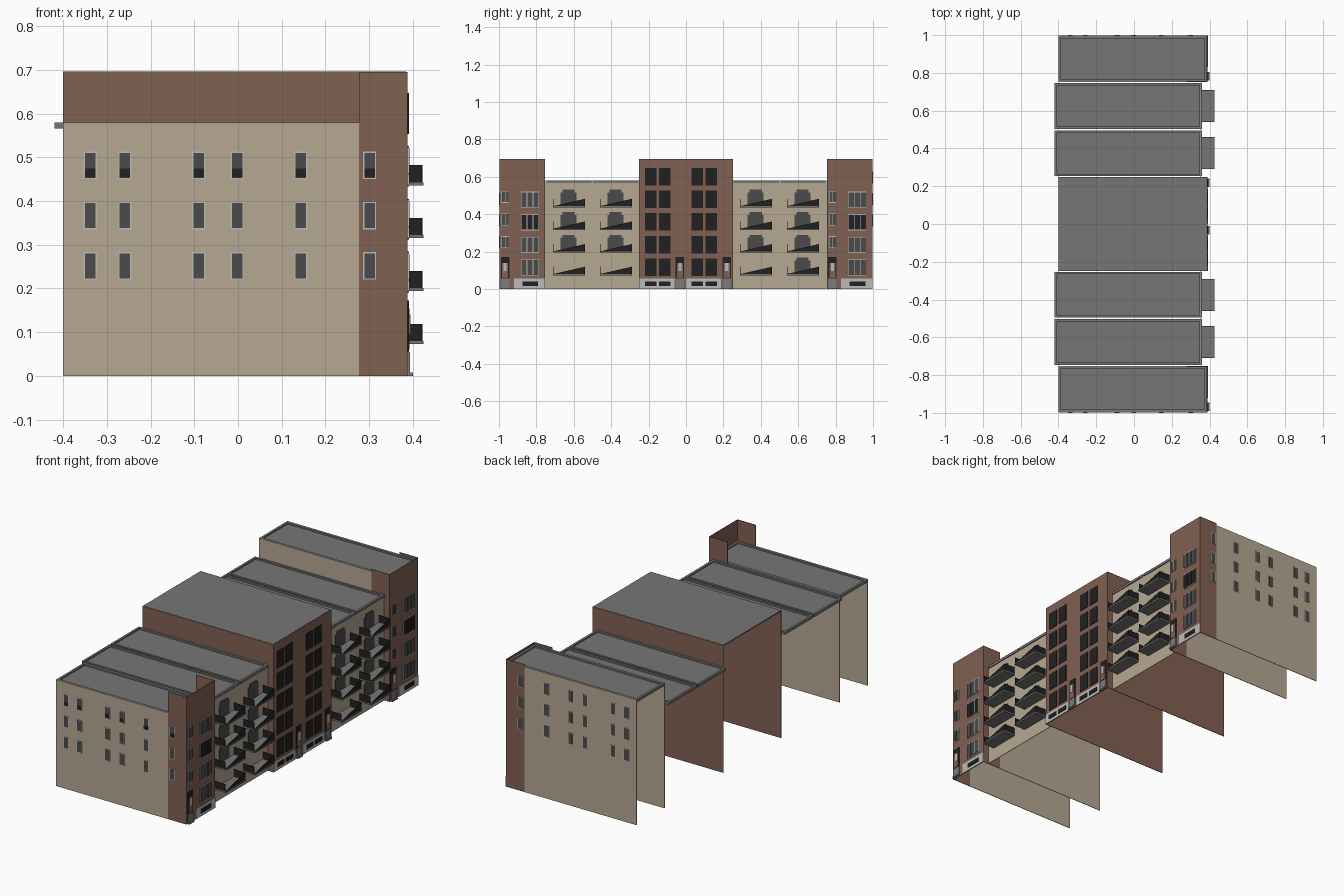
import bpy
import bmesh

cube = bpy.data.objects.get("Cube")
if cube:
    bpy.data.objects.remove(cube)


def material(name, r, g, b):
    m = bpy.data.materials.new(name)
    m.use_nodes = True
    m.diffuse_color = (r, g, b, 1)
    node = m.node_tree.nodes["Principled BSDF"]
    node.inputs["Base Color"].default_value = (r, g, b, 1)
    node.inputs["Roughness"].default_value = 0.9
    return m


BRICK = material("brick", 0.22, 0.12, 0.085)
BEIGE = material("beige render", 0.47, 0.39, 0.29)
ROOF = material("roof grey", 0.18, 0.18, 0.185)
GLASS = material("grey glass", 0.07, 0.07, 0.07)
BLACK = material("black", 0.015, 0.015, 0.015)
PALE = material("pale grey", 0.5, 0.5, 0.5)
STEP = material("step grey", 0.2, 0.2, 0.2)


class Part:
    """One named object gathering boxes and prisms of one colour."""

    def __init__(self, name, mat):
        self.name, self.mat, self.bm = name, mat, bmesh.new()

    def prism(self, base, offset):
        lower = [self.bm.verts.new(p) for p in base]
        upper = [self.bm.verts.new([a + b for a, b in zip(p, offset)]) for p in base]
        self.bm.faces.new(lower)
        self.bm.faces.new(upper[::-1])
        for i in range(len(base)):
            j = (i + 1) % len(base)
            self.bm.faces.new((lower[i], upper[i], upper[j], lower[j]))

    def box(self, x, y, z):
        base = [(x[0], y[0], z[0]), (x[1], y[0], z[0]), (x[1], y[1], z[0]), (x[0], y[1], z[0])]
        self.prism(base, (0, 0, z[1] - z[0]))

    def finish(self):
        bmesh.ops.recalc_face_normals(self.bm, faces=self.bm.faces)
        mesh = bpy.data.meshes.new(self.name)
        self.bm.to_mesh(mesh)
        self.bm.free()
        mesh.materials.append(self.mat)
        bpy.context.collection.objects.link(bpy.data.objects.new(self.name, mesh))


LOW, HIGH = 0.58, 0.695      # the two roof heights
BACK, FACE = -0.4, 0.388     # open rear and street face
MID_FACE = 0.355             # set-back face behind the balconies
RETURN = 0.277               # where the brick corner returns end
FLOOR = 0.121                # storey height
T = 0.003                    # wall sheet and plate thickness

brick_walls = Part("brick_walls", BRICK)
beige_walls = Part("beige_walls", BEIGE)
roofs = Part("roofs", ROOF)
frames = Part("window_frames", PALE)
panes = Part("window_panes", GLASS)
dark_panes = Part("dark_window_panes", BLACK)
plinths = Part("plinths", PALE)
steps = Part("entrance_steps", STEP)
door_frames = Part("door_frames", BLACK)
door_leaves = Part("door_leaves", BRICK)
door_glass = Part("door_glass", PALE)
balcony_slabs = Part("balcony_slabs", ROOF)
railings = Part("balcony_railings", BLACK)
balcony_doors = Part("balcony_doors", GLASS)


def plate(part, face, y, z, depth=T):
    """Thin plate on a street-facing wall."""
    part.box((face, face + depth), y, z)


def tray_roof(x, y, top):
    """Roof slab with a raised rim all round."""
    rim = 0.012
    roofs.box(x, y, (top - 0.014, top - 0.008))
    for side in (x[0], x[1] - rim):
        roofs.box((side, side + rim), y, (top - 0.014, top))
    for side in (y[0], y[1] - rim):
        roofs.box(x, (side, side + rim), (top - 0.014, top))


def entrance(y):
    """Dark doorway with leaf, glass and a low step."""
    plate(door_frames, FACE, (y, y + 0.045), (0.008, 0.172))
    plate(door_leaves, FACE, (y + 0.006, y + 0.039), (0.06, 0.14), 0.005)
    plate(door_glass, FACE, (y + 0.014, y + 0.031), (0.095, 0.14), 0.007)
    steps.box((FACE, 0.4), (y, y + 0.045), (0, 0.008))
    plate(steps, FACE, (y, y + 0.045), (0.008, 0.055), 0.006)


def street_window(y, z, mullions, dark=False):
    """Framed window on the brick street face."""
    plate(frames, FACE, y, z)
    step = (y[1] - y[0]) / mullions
    for i in range(mullions):
        a = y[0] + i * step
        plate(dark_panes if dark else panes, FACE, (a + 0.003, a + step - 0.001),
              (z[0] + 0.004, z[1] - 0.004), 0.005)


def end_tower(start, roof_top):
    """Brick-fronted end block, from y = start over a quarter unit."""
    y0, y1 = start + T, start + 0.25
    brick_walls.box((FACE - T, FACE), (y0, y1 - T), (0, HIGH))
    for y in (y0, y1 - 2 * T):
        brick_walls.box((RETURN, FACE), (y, y + T), (0, HIGH))
        beige_walls.box((BACK, RETURN), (y, y + T), (0, roof_top))
    tray_roof((BACK, FACE - T), (y0 + T, y1 - 2 * T), roof_top)
    entrance(start + 0.01)
    plate(plinths, FACE, (start + 0.08, y1 - T), (0, 0.055))
    plate(dark_panes, FACE, (start + 0.125, start + 0.21), (0.016, 0.04), 0.005)
    for f in range(4):
        z = 0.072 + FLOOR * f
        street_window((start + 0.117, start + 0.213), (z, z + 0.086), 3, f == 2)
        if f:
            street_window((start + 0.014, start + 0.052), (z + 0.025, z + 0.09), 2)


def end_windows(y, outward, lift):
    """Grid of framed windows on a gable wall."""
    for x in (-0.338, -0.259, -0.09, -0.002, 0.144, 0.301):
        for f in range(3):
            z = 0.22 + 0.115 * f + lift
            for part, inset, depth in ((frames, 0, 0.002), (panes, 0.003, T)):
                part.box((x - 0.015 + inset, x + 0.015 - inset),
                         sorted((y, y + outward * depth)),
                         (z + inset, z + 0.063 - inset))
            if f == 2 and outward < 0:
                dark_panes.box((x - 0.012, x + 0.012), (y - 0.0035, y), (z + 0.004, z + 0.025))


def balcony(y, z):
    """Slab, two side panels and a sloping front panel."""
    y0, y1 = y + 0.04, y + 0.21
    out = 0.42
    balcony_slabs.box((MID_FACE, out + 0.005), (y0, y1), (z, z + 0.007))
    for side in (y0, y1 - 0.002):
        railings.box((MID_FACE, out), (side, side + 0.002), (z + 0.007, z + 0.046))
    railings.prism([(out, y0, z + 0.007), (out, y1, z + 0.007), (out, y1, z + 0.046)], (0.002, 0, 0))


def balcony_door(y, z):
    """Stepped-head door: a wide body with a narrower, taller centre."""
    plate(balcony_doors, MID_FACE, (y + 0.08, y + 0.165), (z + 0.007, z + 0.08))
    plate(balcony_doors, MID_FACE, (y + 0.09, y + 0.155), (z + 0.08, z + 0.096))


# End blocks, the far one with a higher roof
end_tower(-1, LOW)
end_tower(0.75, HIGH - 0.012)
end_windows(-1 + T, -1, 0)
end_windows(1 - T, 1, HIGH - LOW)

# Central brick block, two repeated bays
brick_walls.box((FACE - T, FACE), (-0.25, 0.25), (0, HIGH))
for y in (-0.25, 0.25 - T):
    brick_walls.box((BACK, FACE), (y, y + T), (0, HIGH))
roofs.box((BACK, FACE - T), (-0.25 + T, 0.25 - T), (HIGH - 0.005, HIGH + 0.001))
for bay in (-0.25, 0):
    plate(plinths, FACE, (bay, bay + 0.188), (0, 0.055))
    entrance(bay + 0.195)
    for y in (bay + 0.03, bay + 0.105):
        plate(dark_panes, FACE, (y, y + 0.061), (0.016, 0.04), 0.005)
        for f in range(5):
            z = 0.07 + FLOOR * f
            plate(dark_panes, FACE, (y, y + 0.061), (z, z + 0.093))

# Balcony wings between the brick blocks
for wing in (-0.75, 0.25):
    beige_walls.box((MID_FACE - T, MID_FACE), (wing, wing + 0.5), (0, LOW))
    for bay in (wing, wing + 0.25):
        tray_roof((-0.42, MID_FACE + 0.005), (bay + 0.004, bay + 0.246), LOW)
        for f in range(4):
            z = 0.073 + FLOOR * f
            balcony(bay, z)
            if f:
                balcony_door(bay, z)
balcony_door(0.5, 0.073)

for part in (brick_walls, beige_walls, roofs, frames, panes, dark_panes, plinths, steps,
             door_frames, door_leaves, door_glass, balcony_slabs, railings, balcony_doors):
    part.finish()
